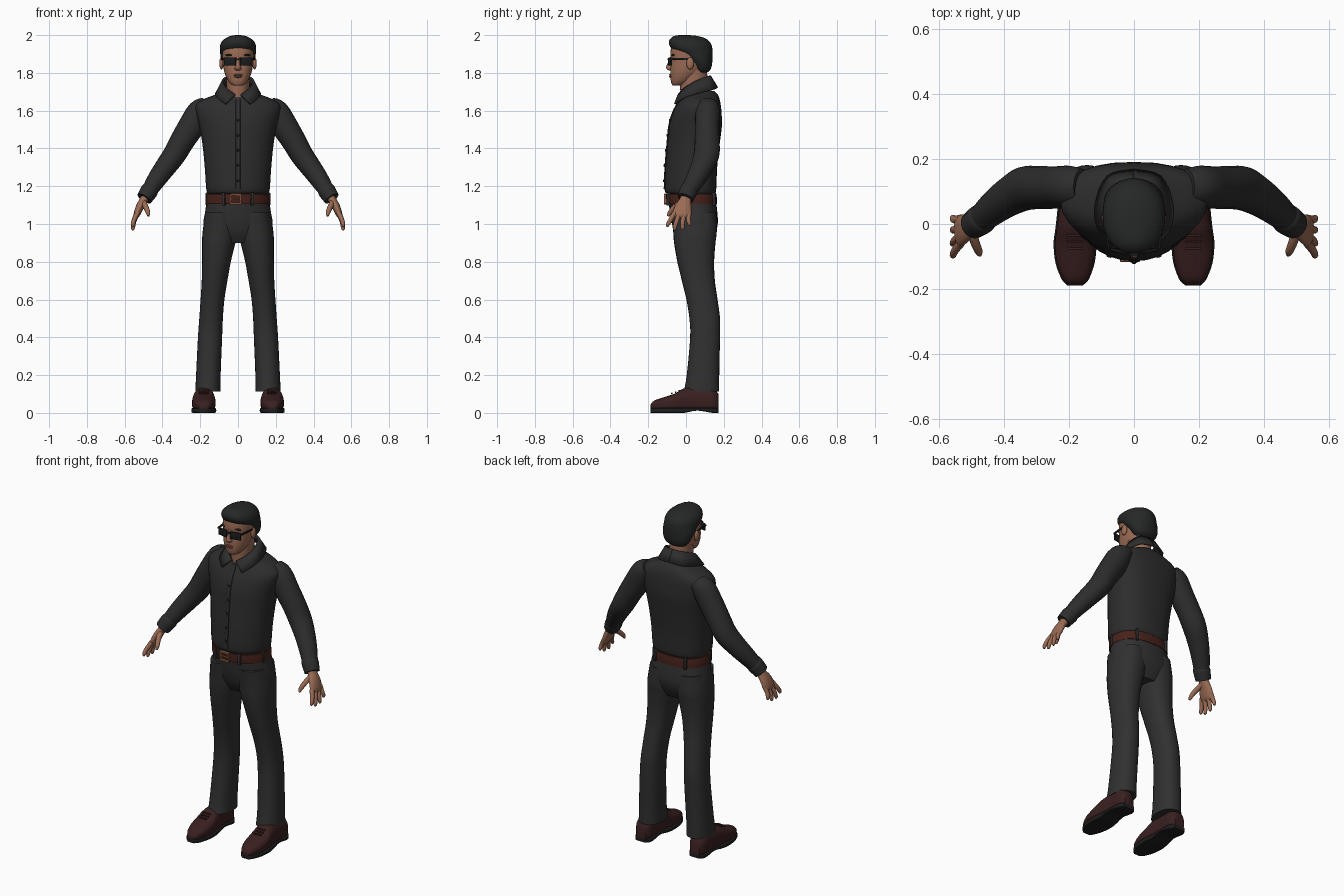
import bpy
import bmesh
from math import cos, sin, pi, copysign, radians
from mathutils import Vector, Matrix

if "Cube" in bpy.data.objects:
    bpy.data.objects.remove(bpy.data.objects["Cube"], do_unlink=True)


def material(name, r, g, b):
    mat = bpy.data.materials.new(name)
    mat.use_nodes = True
    mat.diffuse_color = (r, g, b, 1)
    bsdf = mat.node_tree.nodes["Principled BSDF"]
    bsdf.inputs["Base Color"].default_value = (r, g, b, 1)
    bsdf.inputs["Roughness"].default_value = 0.8
    return mat


SHIRT = material("charcoal shirt", .026, .026, .026)
TROUSERS = material("dark grey trousers", .03, .03, .031)
HAIR = material("black hair", .019, .02, .02)
SKIN = material("brown skin", .33, .15, .09)
LIPS = material("dark lips", .22, .085, .06)
SHOE = material("oxblood leather", .042, .014, .014)
BELT = material("brown belt leather", .065, .016, .011)
SOLE = material("black rubber", .013, .013, .013)
BUCKLE = material("copper buckle", .32, .13, .07)
GLASS = material("black glass", .01, .011, .013)
SIDES = (("left", 1), ("right", -1))


def finish(name, bm, mat, angle=50):
    bmesh.ops.recalc_face_normals(bm, faces=bm.faces)
    mesh = bpy.data.meshes.new(name)
    bm.to_mesh(mesh)
    bm.free()
    mesh.materials.append(mat)
    mesh.polygons.foreach_set("use_smooth", [True] * len(mesh.polygons))
    mesh.set_sharp_from_angle(angle=radians(angle))
    obj = bpy.data.objects.new(name, mesh)
    bpy.context.collection.objects.link(obj)
    return obj


def smooth_rows(rows, steps=4):
    """Catmull-Rom interpolation through rows of numbers."""
    pts = [Vector(r) for r in rows]
    pts = [pts[0]] + pts + [pts[-1]]
    out = []
    for a, b, c, d in zip(pts, pts[1:], pts[2:], pts[3:]):
        for i in range(steps):
            t = i / steps
            out.append(b + (c - a) * (t / 2) + (a * 2 - b * 5 + c * 4 - d) * (t * t / 2)
                       + (b * 3 - a - c * 3 + d) * (t ** 3 / 2))
    return out + [pts[-1]]


def skin_rings(name, mat, rings, s=1, angle=50):
    bm = bmesh.new()
    loops = [[bm.verts.new((s * p[0], p[1], p[2])) for p in ring] for ring in rings]
    n = len(loops[0])
    for low, high in zip(loops, loops[1:]):
        for i in range(n):
            j = (i + 1) % n
            bm.faces.new((low[i], low[j], high[j], high[i]))
    bm.faces.new(loops[0])
    bm.faces.new(loops[-1])
    return finish(name, bm, mat, angle)


def oval(p_low=2, p_high=2, n=28):
    """Unit superellipse whose two halves may differ in squareness."""
    out = []
    for i in range(n):
        c, q = cos(2 * pi * i / n), sin(2 * pi * i / n)
        e = 2 / (p_high if q > 0 else p_low)
        out.append((copysign(abs(c) ** e, c), copysign(abs(q) ** e, q)))
    return out


def loft(name, mat, rows, s=1, along="z", p_low=2, p_high=2):
    """Rows: position, x min, x max, then front and back (or bottom and top)."""
    rings = []
    for t, x0, x1, b0, b1 in smooth_rows(rows):
        ring = []
        for u, v in oval(p_low, p_high):
            x, b = (x0 + x1 + u * (x1 - x0)) / 2, (b0 + b1 + v * (b1 - b0)) / 2
            ring.append((x, b, t) if along == "z" else (x, t, b))
        rings.append(ring)
    return skin_rings(name, mat, rings, s)


def centred(name, mat, rows, **kw):
    """Loft symmetric about x = 0; rows: height, half width, front, back."""
    return loft(name, mat, [(z, -w, w, f, b) for z, w, f, b in rows], **kw)


def limb(name, mat, rows, s=1):
    """Tube along a path; rows: x, y, z, sideways radius, depth radius."""
    rows = smooth_rows(rows)
    rings = []
    for i, r in enumerate(rows):
        a, b = rows[max(i - 1, 0)], rows[min(i + 1, len(rows) - 1)]
        tangent = (Vector(b[:3]) - Vector(a[:3])).normalized()
        depth = (Vector((0, 1, 0)) - tangent * tangent.y).normalized()
        wide = depth.cross(tangent)
        rings.append([Vector(r[:3]) + wide * u * r[3] + depth * v * r[4] for u, v in oval(n=20)])
    return skin_rings(name, mat, rings, s)


def box(name, mat, at, size, turn=0, bevel=.2):
    bm = bmesh.new()
    bmesh.ops.create_cube(bm, size=1, matrix=Matrix.Diagonal((*size, 1)))
    bmesh.ops.bevel(bm, geom=bm.edges[:], offset=min(size) * bevel, segments=2, affect="EDGES", profile=.5)
    bm.transform(Matrix.Translation(at) @ Matrix.Rotation(turn, 4, "Z"))
    return finish(name, bm, mat, 30)


def ball(name, mat, at, size):
    bm = bmesh.new()
    bmesh.ops.create_uvsphere(bm, u_segments=16, v_segments=10, radius=1)
    bm.transform(Matrix.Translation(at) @ Matrix.Diagonal((*size, 1)))
    return finish(name, bm, mat)


# Shirt body
torso = [(1.16, .158, -.1, .152), (1.185, .168, -.114, .16), (1.3, .176, -.11, .165),
         (1.42, .188, -.1, .178), (1.52, .205, -.09, .19), (1.59, .222, -.07, .188),
         (1.63, .222, -.05, .184), (1.66, .185, -.034, .178), (1.685, .12, -.022, .168), (1.705, .085, -.012, .15)]
centred("shirt_body", SHIRT, torso, p_high=2.6)
# Button strip follows the chest line
centred("shirt_placket", SHIRT, [(z, .013, f - .004, f + .02) for z, w, f, b in torso[1:-2]], p_low=6)
for i, (z, y) in enumerate(((1.23, -.119), (1.31, -.115), (1.39, -.108), (1.47, -.1), (1.55, -.087))):
    ball(f"shirt_button_{i + 1}", SOLE, (0, y, z), (.007, .004, .007))

# Folded collar: pairs of upper and lower edge points from the nape to the tip
collar = [((0, .125, 1.785), (0, .165, 1.72)), ((.055, .112, 1.78), (.08, .145, 1.712)),
          ((.08, .05, 1.755), (.115, .06, 1.69)), ((.055, -.01, 1.715), (.108, -.012, 1.668)),
          ((.014, -.038, 1.685), (.065, -.058, 1.635))]
for side, s in SIDES:
    bm = bmesh.new()
    edge = [[bm.verts.new((s * p[0], p[1], p[2])) for p in pair]
            for pair in zip(smooth_rows([c[0] for c in collar]), smooth_rows([c[1] for c in collar]))]
    for (a, b), (c, d) in zip(edge, edge[1:]):
        bm.faces.new((a, b, d, c))
    flap = finish(f"{side}_collar", bm, SHIRT)
    solid = flap.modifiers.new("thickness", "SOLIDIFY")
    solid.thickness = .012
    solid.offset = 0

# Trousers seat, belt and buckle
centred("trousers_seat", TROUSERS, [(.9, .11, -.03, .13), (.95, .165, -.058, .155), (1.0, .183, -.074, .168),
                                    (1.06, .175, -.085, .166), (1.15, .16, -.096, .155)], p_high=2.4)
centred("belt", BELT, [(1.105, .17, -.103, .164), (1.13, .17, -.106, .164), (1.16, .166, -.108, .161)], p_high=2.4)
for side, s in SIDES:
    for i, (x, y, turn) in enumerate(((.075, -.092, .25), (.16, .01, pi / 2), (.1, .147, -.3))):
        box(f"{side}_belt_loop_{i + 1}", TROUSERS, (s * x, y, 1.133), (.016, .022, .07), s * turn)
for i, z in enumerate((1.108, 1.156)):
    box(f"buckle_bar_{i + 1}", BUCKLE, (-.012, -.11, z), (.058, .012, .009))
for i, x in enumerate((-.038, .014)):
    box(f"buckle_post_{i + 1}", BUCKLE, (x, -.11, 1.132), (.009, .012, .05))
box("buckle_pin", BUCKLE, (-.012, -.112, 1.132), (.045, .008, .006))

leg = [(.112, .092, .226, -.012, .176), (.2, .092, .222, .004, .176), (.4, .084, .212, .022, .18),
       (.5, .08, .205, .018, .18), (.6, .072, .198, .002, .167), (.7, .056, .192, -.022, .153),
       (.8, .038, .19, -.046, .149), (.9, .014, .19, -.063, .156), (.96, .002, .187, -.068, .163),
       (1.06, .004, .172, -.08, .16)]
shoe = [(-.189, .162, .2, .022, .04), (-.17, .143, .218, .02, .064), (-.12, .125, .237, .02, .082),
        (-.06, .119, .243, .02, .102), (-.01, .124, .237, .02, .13), (.06, .13, .23, .02, .138),
        (.14, .13, .228, .02, .13), (.172, .148, .21, .02, .1)]
arm = [(.16, .115, 1.63, .045, .055), (.2, .115, 1.597, .066, .064), (.245, .112, 1.52, .07, .065),
       (.295, .112, 1.44, .065, .066), (.338, .108, 1.365, .061, .068), (.385, .083, 1.3, .056, .06),
       (.43, .05, 1.237, .05, .052), (.468, .016, 1.178, .042, .044)]
cuff = [(.462, .022, 1.188, .043, .045), (.47, .014, 1.175, .047, .048), (.496, -.004, 1.135, .042, .043)]
palm = [(.482, .004, 1.16, .022, .026), (.5, -.004, 1.125, .022, .032), (.52, -.014, 1.09, .021, .044),
        (.536, -.022, 1.05, .017, .05), (.541, -.025, 1.032, .009, .042)]
thumb = [(.5, -.02, 1.115, .016, .018), (.487, -.06, 1.088, .014, .014),
         (.477, -.084, 1.062, .012, .012), (.474, -.095, 1.042, .006, .006)]
fingers = {"index": (-.059, -.096, .985), "middle": (-.033, -.06, .967),
           "ring": (-.008, -.018, .969), "little": (.016, .018, .99)}

for side, s in SIDES:
    # Leg and shoe
    loft(f"{side}_trouser_leg", TROUSERS, leg, s, p_low=2.2, p_high=2.3)
    loft(f"{side}_shoe", SHOE, shoe, s, along="y", p_low=6, p_high=2.3)
    loft(f"{side}_sole", SOLE, [(y, a - .004, b + .004, .012 if y == .06 else 0, .026)
                                for y, a, b, low, high in shoe], s, along="y", p_low=8, p_high=8)
    for i in range(3):
        y = -.035 - i * .02
        box(f"{side}_shoe_lace_{i + 1}", SHOE, (s * .181, y, .117 - i * .007), (.05, .007, .008))
    # Sleeve, cuff and hand
    limb(f"{side}_sleeve", SHIRT, arm, s)
    limb(f"{side}_cuff", SHIRT, cuff, s)
    limb(f"{side}_palm", SKIN, palm, s)
    limb(f"{side}_thumb", SKIN, thumb, s)
    for finger, (base, tip, z) in fingers.items():
        limb(f"{side}_{finger}_finger", SKIN, [
            (.532, base, 1.06, .013, .013), (.55, (base + tip) / 2 - .004, (1.06 + z) / 2, .012, .012),
            (.556, tip, z + .012, .01, .01), (.555, tip, z, .005, .005)], s)
    # Ear, brow and sunglasses half
    ball(f"{side}_ear", SKIN, (s * .088, .022, 1.85), (.011, .02, .032))
    ball(f"{side}_brow", HAIR, (s * .04, -.068, 1.894), (.027, .01, .006))
    box(f"{side}_lens", GLASS, (s * .042, -.084, 1.86), (.064, .009, .044), s * .2, bevel=.4)
    box(f"{side}_glasses_arm", GLASS, (s * .083, -.025, 1.874), (.007, .105, .01), s * -.1)

# Neck and head
centred("neck", SKIN, [(1.65, .05, -.028, .1), (1.7, .058, -.03, .112), (1.76, .062, -.032, .114), (1.83, .065, -.03, .11)])
centred("head", SKIN, [(1.732, .02, -.066, -.03), (1.738, .034, -.074, -.01), (1.755, .05, -.08, .03),
                       (1.785, .066, -.083, .07), (1.82, .076, -.083, .1), (1.86, .081, -.08, .118),
                       (1.9, .084, -.083, .125), (1.945, .08, -.074, .118), (1.98, .05, -.04, .08)], p_low=2.3)
centred("nose", SKIN, [(1.812, .01, -.09, -.06), (1.82, .018, -.101, -.06), (1.832, .015, -.105, -.06),
                       (1.86, .009, -.093, -.06), (1.885, .01, -.084, -.06)])
ball("upper_lip", LIPS, (0, -.081, 1.789), (.025, .008, .005))
ball("lower_lip", LIPS, (0, -.081, 1.78), (.021, .009, .006))
box("glasses_bridge", GLASS, (0, -.093, 1.872), (.03, .008, .009))

# Hair: nape and sides below, swept front above
centred("hair", HAIR, [(1.802, .05, .06, .112), (1.815, .068, .05, .128), (1.84, .082, .035, .137),
                       (1.87, .091, .006, .14), (1.9, .094, -.03, .141), (1.922, .096, -.07, .14),
                       (1.945, .095, -.087, .136), (1.968, .084, -.09, .122), (1.986, .062, -.078, .095),
                       (1.997, .034, -.058, .05), (2.0, .008, -.03, .01)], p_low=2.3)
